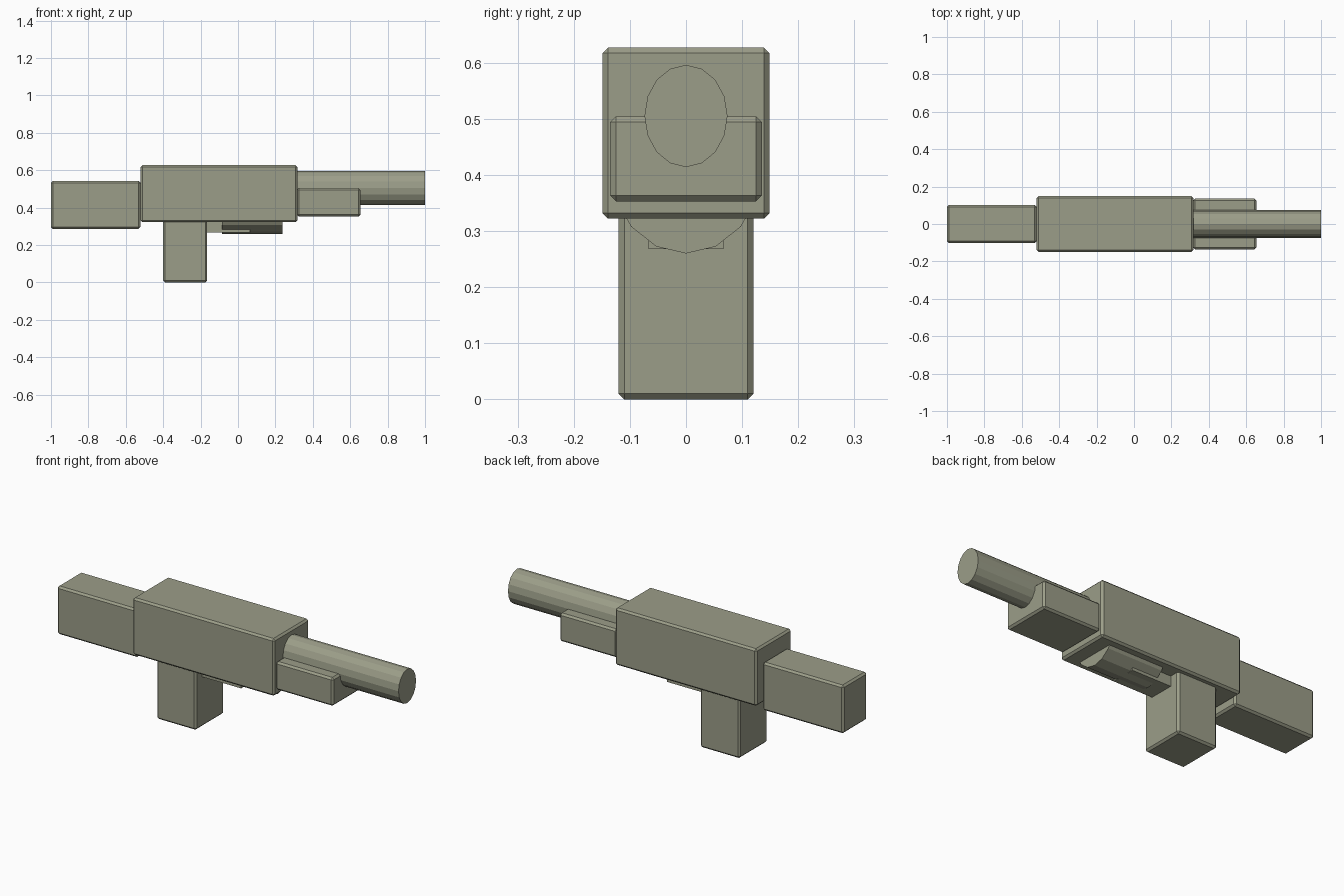
import bpy, bmesh, math
from mathutils import Matrix

if "Cube" in bpy.data.objects:
    bpy.data.objects.remove(bpy.data.objects["Cube"])

olive = bpy.data.materials.new("olive_grey")
olive.diffuse_color = (0.33, 0.34, 0.25, 1)
olive.use_nodes = True
olive.node_tree.nodes["Principled BSDF"].inputs["Base Color"].default_value = olive.diffuse_color


def finish(name, bm):
    mesh = bpy.data.meshes.new(name)
    bm.to_mesh(mesh)
    bm.free()
    mesh.materials.append(olive)
    obj = bpy.data.objects.new(name, mesh)
    bpy.context.collection.objects.link(obj)
    return obj


def block(name, x0, x1, half_y, z0, z1, bevel=0.01):
    """Chamfered box, symmetric about y = 0."""
    bm = bmesh.new()
    m = Matrix.Translation(((x0 + x1) / 2, 0, (z0 + z1) / 2)) @ \
        Matrix.Diagonal((x1 - x0, 2 * half_y, z1 - z0, 1))
    bmesh.ops.create_cube(bm, size=1, matrix=m)
    if bevel:
        bmesh.ops.bevel(bm, geom=bm.edges[:], offset=bevel, segments=1,
                        affect='EDGES', profile=0.5)
    return finish(name, bm)


def tube(name, x0, x1, ry, rz, zc, sides=16):
    """Oval cylinder running along x."""
    bm = bmesh.new()
    m = Matrix.Translation(((x0 + x1) / 2, 0, zc)) @ \
        Matrix.Diagonal((1, ry, rz, 1)) @ Matrix.Rotation(math.pi / 2, 4, 'Y')
    bmesh.ops.create_cone(bm, cap_ends=True, segments=sides, radius1=1,
                          radius2=1, depth=x1 - x0, matrix=m)
    return finish(name, bm)


# Main blocks
block("receiver", -0.52, 0.317, 0.149, 0.322, 0.627)
block("stock", -1.0, -0.522, 0.102, 0.286, 0.543)
block("handguard", 0.315, 0.655, 0.135, 0.353, 0.504)
block("grip", -0.40, -0.165, 0.12, 0.0, 0.335)

# Round barrel and the parts under the receiver
tube("barrel", 0.30, 1.0, 0.074, 0.091, 0.505)
tube("underside_drum", -0.085, 0.237, 0.138, 0.162, 0.422)
block("trigger_block", -0.18, 0.065, 0.067, 0.268, 0.34, bevel=0)
